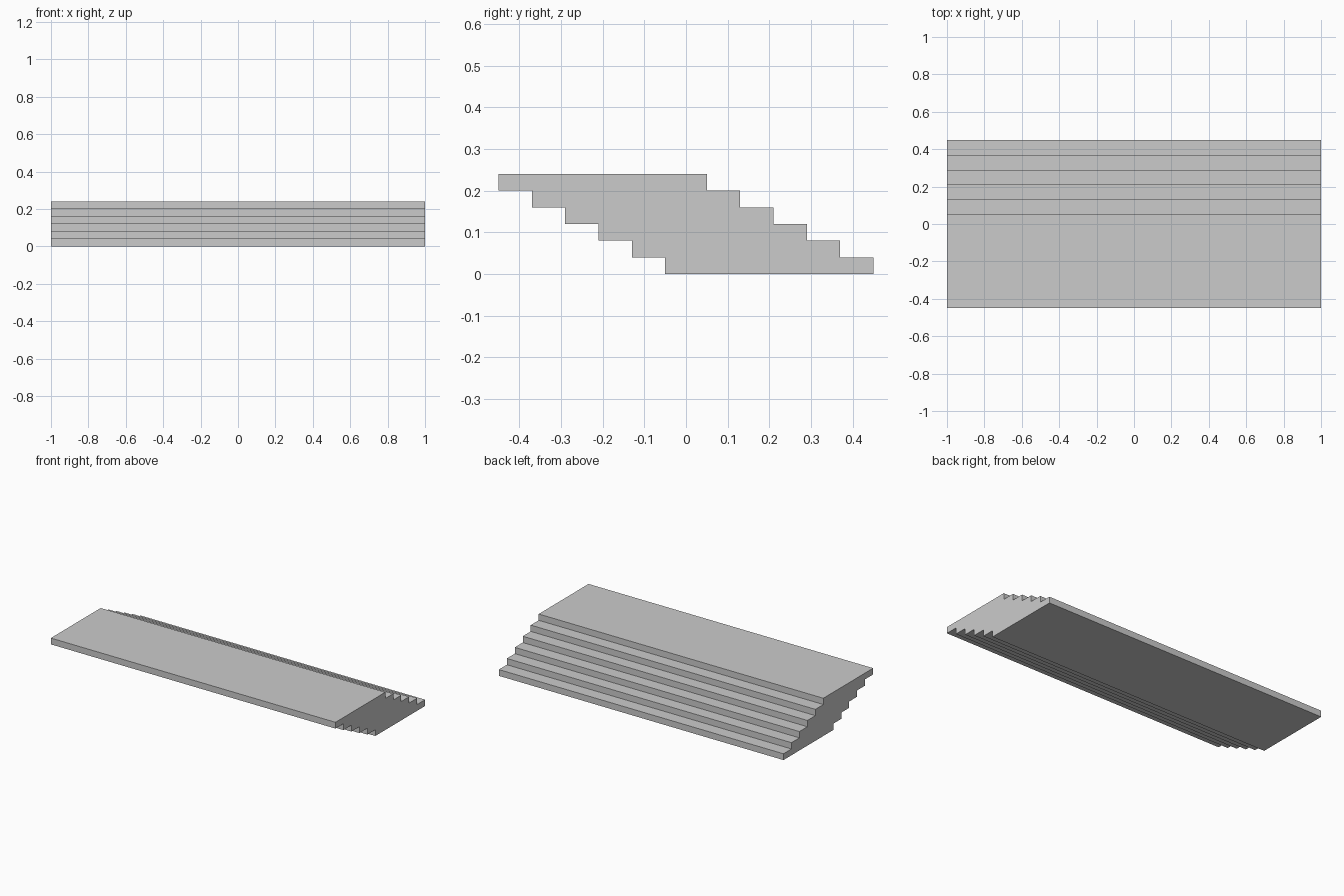
import bpy, bmesh
from mathutils import Vector

if "Cube" in bpy.data.objects:
    bpy.data.objects.remove(bpy.data.objects["Cube"])

STEPS, RISE, RUN = 6, 0.04, 0.08
DEPTH, LENGTH = 0.5, 2.0
HALF = (DEPTH + RUN * (STEPS - 1)) / 2

# Stepped side profile: up the back staircase, then down the underside
back, under = [], []
for i in range(STEPS):
    y = HALF - i * RUN
    back += [(y, i * RISE), (y, (i + 1) * RISE)]
    under += [(y - DEPTH, i * RISE), (y - DEPTH, (i + 1) * RISE)]
profile = back + under[::-1]

# Extrude the profile across the width
bm = bmesh.new()
face = bm.faces.new([bm.verts.new((-LENGTH / 2, y, z)) for y, z in profile])
ext = bmesh.ops.extrude_face_region(bm, geom=[face])
verts = [g for g in ext["geom"] if isinstance(g, bmesh.types.BMVert)]
bmesh.ops.translate(bm, verts=verts, vec=Vector((LENGTH, 0, 0)))
bmesh.ops.recalc_face_normals(bm, faces=bm.faces)

mesh = bpy.data.meshes.new("stair_flight")
bm.to_mesh(mesh)
bm.free()
bpy.context.collection.objects.link(bpy.data.objects.new("stair_flight", mesh))
